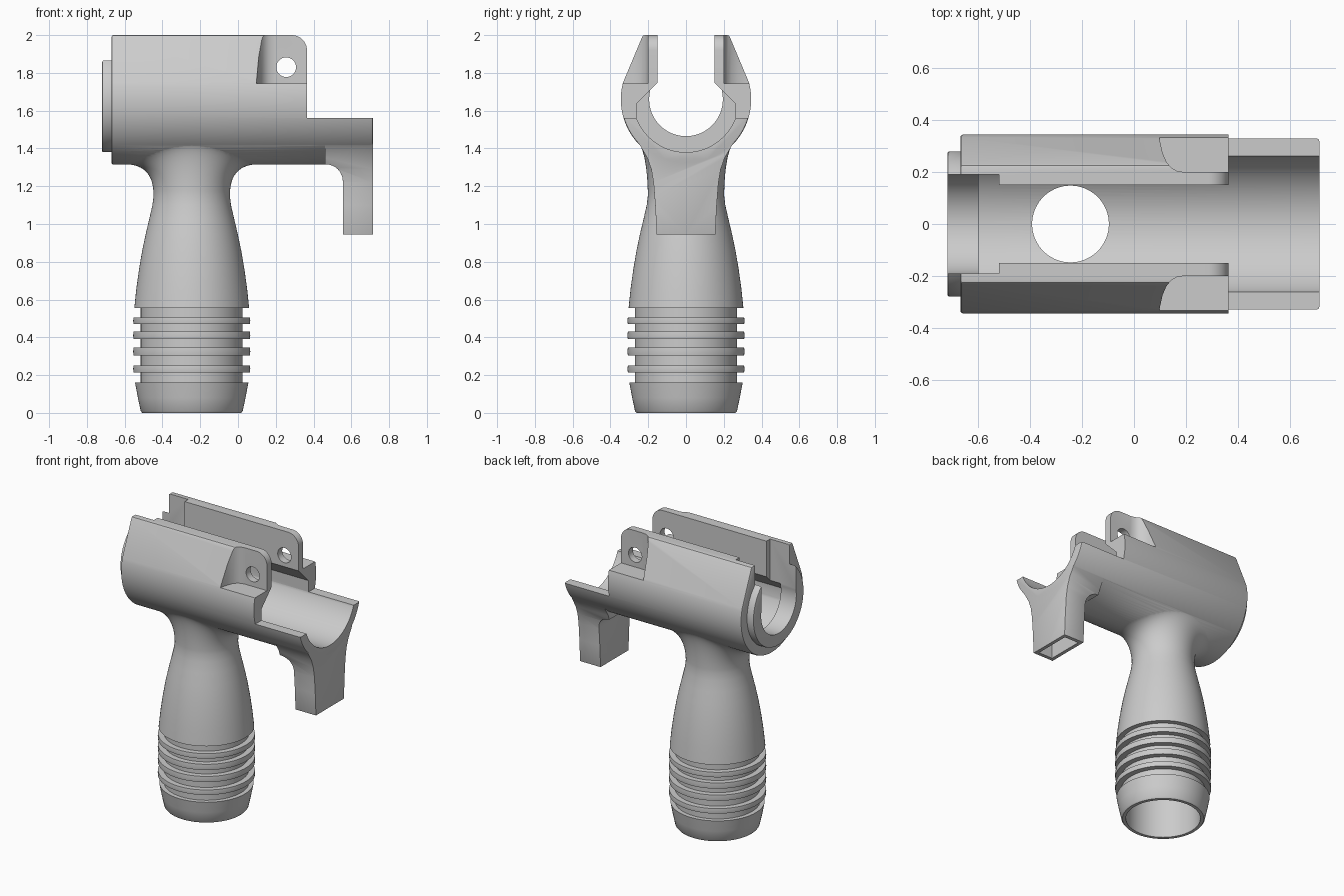
import bpy, bmesh
from math import sin, cos, pi, radians, sqrt
from mathutils import Vector

if "Cube" in bpy.data.objects:
    bpy.data.objects.remove(bpy.data.objects["Cube"])

AXIS_X = -0.245   # handle axis
CZ = 1.66         # barrel axis height
R = 0.345         # barrel outer radius


def make(name, verts, faces):
    me = bpy.data.meshes.new(name)
    me.from_pydata([tuple(v) for v in verts], [], faces)
    bm = bmesh.new()
    bm.from_mesh(me)
    bmesh.ops.recalc_face_normals(bm, faces=bm.faces)
    bm.to_mesh(me)
    bm.free()
    ob = bpy.data.objects.new(name, me)
    bpy.context.collection.objects.link(ob)
    return ob


def prism(name, pts, axis, a, b):
    """Extrude a closed 2D outline along an axis from a to b."""
    put = {'x': lambda p, t: (t, p[0], p[1]),
           'y': lambda p, t: (p[0], t, p[1]),
           'z': lambda p, t: (p[0], p[1], t)}[axis]
    n = len(pts)
    verts = [put(p, a) for p in pts] + [put(p, b) for p in pts]
    faces = [list(range(n)), list(range(n, 2 * n))]
    faces += [[i, (i + 1) % n, n + (i + 1) % n, n + i] for i in range(n)]
    return make(name, verts, faces)


def box(name, x0, x1, y0, y1, z0, z1):
    return prism(name, [(x0, y0), (x1, y0), (x1, y1), (x0, y1)], 'z', z0, z1)


def loft(name, rings):
    n = len(rings[0])
    faces = [list(range(n)), list(range(n * (len(rings) - 1), n * len(rings)))]
    for k in range(len(rings) - 1):
        for i in range(n):
            j = (i + 1) % n
            faces.append([k * n + i, k * n + j, (k + 1) * n + j, (k + 1) * n + i])
    return make(name, [v for r in rings for v in r], faces)


def arc(cx, cz, r, a0, a1, n):
    return [(cx + r * cos(radians(a0 + (a1 - a0) * i / n)),
             cz + r * sin(radians(a0 + (a1 - a0) * i / n))) for i in range(n + 1)]


def mirrored(half):
    """Right half outline, from the bottom centre upwards, closed by mirroring in the first axis."""
    return half + [(-p[0], p[1]) for p in reversed(half) if abs(p[0]) > 1e-5]


def apply(ob, mod):
    bpy.context.view_layer.objects.active = ob
    bpy.ops.object.modifier_apply(modifier=mod.name)


def bevel(ob, w, seg=2):
    m = ob.modifiers.new("bevel", 'BEVEL')
    m.width, m.segments, m.limit_method, m.angle_limit = w, seg, 'ANGLE', radians(40)
    apply(ob, m)


def combine(ob, other, op):
    m = ob.modifiers.new("bool", 'BOOLEAN')
    m.operation, m.object, m.solver = op, other, 'EXACT'
    apply(ob, m)
    bpy.data.objects.remove(other)


N = 72
ANG = [2 * pi * i / N for i in range(N)]


def circle(r, z):
    return [Vector((AXIS_X + r * cos(a), r * sin(a), z)) for a in ANG]


# Barrel and front trough
half = arc(0, CZ, R, -90, 15, 32) + [(0.228, 2.0)]
body = prism("foregrip", mirrored(half), 'x', -0.67, 0.715)
bevel(body, 0.01)
combine(body, box("trough_cut", 0.365, 1, -1, 1, 1.56, 2.2), 'DIFFERENCE')

# Rear collar
collar = prism("rear_collar", arc(0, CZ, 0.28, 0, 354, 59), 'x', -0.72, -0.62)
bevel(collar, 0.008)
combine(collar, box("collar_trim", -0.9, -0.671, -0.5, 0.5, 1.87, 2.1), 'DIFFERENCE')
combine(body, collar, 'UNION')

# Handle: ribbed base, tapered grip
prof = [(0.262, 0), (0.27, 0.01), (0.285, 0.08), (0.3, 0.16), (0.27, 0.16)]
for z0, z1 in ((0.215, 0.25), (0.305, 0.345), (0.39, 0.43), (0.47, 0.505)):
    prof += [(0.27, z0), (0.308, z0), (0.31, (z0 + z1) / 2), (0.308, z1), (0.27, z1)]
prof += [(0.27, 0.555), (0.304, 0.555), (0.293, 0.66), (0.279, 0.76), (0.262, 0.86),
         (0.243, 0.95), (0.224, 1.03), (0.208, 1.1)]
rings = [circle(r, z) for r, z in prof]
# Flared neck that blends into the barrel
STEPS = 12
neck = [[] for _ in range(STEPS + 1)]
for a in ANG:
    d = Vector((cos(a), sin(a), 0))
    x, y = 0.36 * cos(a), 0.25 * sin(a)
    p3 = Vector((x, y, CZ - sqrt((R - 0.002) ** 2 - y * y)))
    nrm = Vector((0, p3.y, p3.z - CZ)).normalized()
    t = (d - nrm * d.dot(nrm)).normalized()
    p0 = d * 0.202 + Vector((0, 0, 1.15))
    p1 = p0 + Vector((0, 0, 0.1))
    p2 = p3 - t * (0.05 + 0.07 * cos(a) ** 2)
    for k in range(STEPS + 1):
        s = k / STEPS
        p = p0 * (1 - s) ** 3 + p1 * 3 * s * (1 - s) ** 2 + p2 * 3 * s * s * (1 - s) + p3 * s ** 3
        neck[k].append(p + Vector((AXIS_X, 0, 0)))
rings += neck + [[Vector((AXIS_X + 0.25 * cos(a), 0.17 * sin(a), 1.55)) for a in ANG]]
combine(body, loft("handle", rings), 'UNION')

# Front leg: side outline crossed with end outline
end = [(0, 0.945), (0.155, 0.945), (0.163, 1.1), (0.172, 1.22), (0.184, 1.29),
       (0.205, 1.35), (0.246, 1.42), (0.22, 1.5), (0, 1.5)]
leg = prism("front_leg", mirrored(end), 'x', 0.4, 0.714)
side = ([(0.714, 0.94), (0.714, 1.55), (0.46, 1.55), (0.46, 1.318)]
        + arc(0.465, 1.226, 0.09, 90, 0, 8) + [(0.555, 0.94)])
combine(leg, prism("leg_side", side, 'y', -0.5, 0.5), 'INTERSECT')
bevel(leg, 0.008)
combine(body, leg, 'UNION')
combine(body, box("leg_pocket", 0.58, 0.69, -0.13, 0.13, 0.8, 1.33), 'DIFFERENCE')

# Main bore with top slot
bore = arc(0, CZ, 0.28, -90, -21, 24) + [(0.26, 1.64), (0.15, 1.75), (0.15, 2.2), (0, 2.2)]
combine(body, prism("bore", mirrored(bore), 'x', -0.6, 0.9), 'DIFFERENCE')
# Rear opening with wider slot
rear = arc(0, CZ, 0.195, -90, 13, 28) + [(0.19, 2.2), (0, 2.2)]
combine(body, prism("rear_opening", mirrored(rear), 'x', -0.9, -0.52), 'DIFFERENCE')

# Hollow handle
hollow = [(0.24, -0.1), (0.24, 0.6), (0.225, 0.75), (0.2, 0.9), (0.17, 1.03),
          (0.148, 1.12), (0.148, 1.6)]
combine(body, loft("hollow", [circle(r, z) for r, z in hollow]), 'DIFFERENCE')

# Thinned ears on both sides of the slot
ear = [(0.095, 0.5), (0.098, 0.33), (0.11, 0.275), (0.125, 0.24), (0.143, 0.218),
       (0.165, 0.205), (0.195, 0.2), (0.5, 0.2), (0.5, 0.5)]
for s in (1, -1):
    combine(body, prism("ear_cut", [(x, s * y) for x, y in ear], 'z', 1.745, 2.2), 'DIFFERENCE')
# Rounded ear corners and pin holes
corner = arc(0.285, 1.92, 0.08, 0, 90, 10) + [(0.285, 2.2), (0.6, 2.2), (0.6, 1.92)]
combine(body, prism("corner_cut", corner, 'y', -0.6, 0.6), 'DIFFERENCE')
combine(body, prism("pin_hole", arc(0.255, 1.83, 0.052, 0, 348.75, 31), 'y', -0.6, 0.6), 'DIFFERENCE')

# Shading and centring
bpy.context.view_layer.objects.active = body
body.select_set(True)
bpy.ops.object.shade_smooth_by_angle(angle=radians(30))
